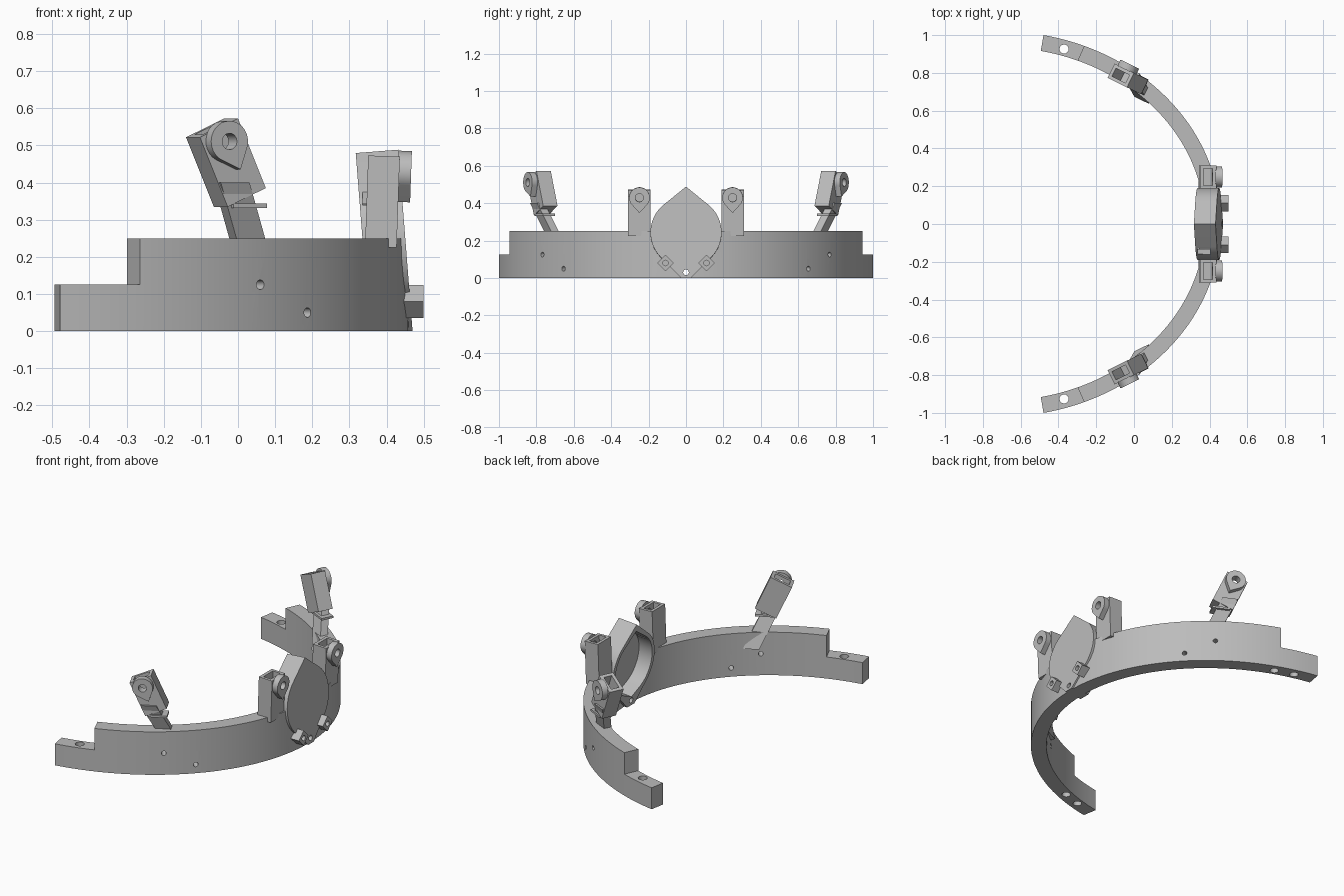
import bpy
import bmesh
from math import sin, cos, acos, atan2, pi, radians
from mathutils import Matrix

cube = bpy.data.objects.get("Cube")
if cube:
    bpy.data.objects.remove(cube)

grey = bpy.data.materials.new("plain grey")
grey.use_nodes = True
grey.diffuse_color = (0.5, 0.5, 0.5, 1)
grey.node_tree.nodes["Principled BSDF"].inputs["Base Color"].default_value = (0.5, 0.5, 0.5, 1)

UP = Matrix(((0, 1, 0, 0), (0, 0, 1, 0), (1, 0, 0, 0), (0, 0, 0, 1)))  # prism axis to z
CX, A, B, WALL = -0.71, 1.17, 1.02, 0.085  # band ellipse


def place(x, y, z, yaw=0, tip=0, lean=0):
    return (Matrix.Translation((x, y, z)) @ Matrix.Rotation(radians(yaw), 4, 'Z')
            @ Matrix.Rotation(radians(tip), 4, 'Y') @ Matrix.Rotation(radians(lean), 4, 'X'))


def prism(name, pts, x0, x1, matrix=Matrix()):
    """Extrude a (y, z) profile along x."""
    bm = bmesh.new()
    low = [bm.verts.new((x0, y, z)) for y, z in pts]
    high = [bm.verts.new((x1, y, z)) for y, z in pts]
    bm.faces.new(low)
    bm.faces.new(high)
    for i in range(len(pts)):
        j = (i + 1) % len(pts)
        bm.faces.new((low[i], low[j], high[j], high[i]))
    bm.transform(matrix)
    bmesh.ops.recalc_face_normals(bm, faces=bm.faces)
    mesh = bpy.data.meshes.new(name)
    bm.to_mesh(mesh)
    bm.free()
    mesh.materials.append(grey)
    ob = bpy.data.objects.new(name, mesh)
    bpy.context.collection.objects.link(ob)
    return ob


def circle(cy, cz, r, n=24):
    return [(cy + r * cos(2 * pi * i / n), cz + r * sin(2 * pi * i / n)) for i in range(n)]


def rect(y0, y1, z0, z1):
    return [(y0, z0), (y1, z0), (y1, z1), (y0, z1)]


def drop(c, r, top, bottom, n=32):
    """Circle with straight tangents running to a top and a bottom point."""
    a0, a1 = acos(r / (top - c)), pi - acos(r / (c - bottom))
    side = [a0 + (a1 - a0) * i / n for i in range(n + 1)]
    right = [(r * sin(a), c + r * cos(a)) for a in side]
    return [(0, top)] + right + [(0, bottom)] + [(-y, z) for y, z in reversed(right)]


def finish(ob, cutters=(), mirror=False):
    """Cut, mirror across the middle, and shade."""
    for c in cutters:
        mod = ob.modifiers.new("cut", 'BOOLEAN')
        mod.operation, mod.object, mod.solver = 'DIFFERENCE', c, 'EXACT'
    if mirror:
        mod = ob.modifiers.new("mirror", 'MIRROR')
        mod.use_axis = (False, True, False)
    bpy.context.view_layer.update()
    graph = bpy.context.evaluated_depsgraph_get()
    mesh = bpy.data.meshes.new_from_object(ob.evaluated_get(graph))
    ob.modifiers.clear()
    ob.data = mesh
    bpy.ops.object.select_all(action='DESELECT')
    ob.select_set(True)
    bpy.context.view_layer.objects.active = ob
    bpy.ops.object.shade_smooth_by_angle(angle=radians(30))


def discard(cutters):
    for c in cutters:
        bpy.data.objects.remove(c)


# Curved band
END = 1.372
outer, inner = [], []
for i in range(81):
    t = -END + 2 * END * i / 80
    x, y = CX + A * cos(t), B * sin(t)
    a = atan2(y / B ** 2, (x - CX) / A ** 2)
    outer.append((x, y))
    inner.append((x - WALL * cos(a), y - WALL * sin(a)))
band = prism("band", outer + inner[::-1], 0, 0.25, UP)

# Band cutters: end steps, pin holes, side holes
cuts = []
for s in (1, -1):
    step = rect(0, s * 0.4, 0.125, 0.4)
    cuts.append(prism("step_cutter", step, -0.3, 0.3, place(-0.283, s * 0.9, 0, s * 66)))
    cuts.append(prism("pin_cutter", circle(-0.37, s * 0.926, 0.024), -0.1, 0.3, UP))
    cuts.append(prism("socket_cutter", circle(-0.26, s * 0.89, 0.024), -0.1, 0.09, UP))
    for x, y, z, yaw in ((0.06, 0.768, 0.125, 53), (0.187, 0.655, 0.05, 44)):
        cuts.append(prism("side_cutter", circle(0, 0, 0.013, 16), -0.2, 0.2,
                          place(x, s * y, z, s * yaw)))

# Front cup: teardrop dish, open towards the inside
TILT = place(0.47, 0, 0, tip=-4.5)
cuts.append(prism("cup_gap_cutter", drop(0.245, 0.185, 0.48, -0.02), -0.3, 0.2, TILT))
finish(band, cuts)
discard(cuts)

cup = prism("front_cup", drop(0.245, 0.19, 0.49, -0.025), -0.115, 0, TILT)
cuts = [prism("floor_cutter", rect(-1, 1, -1, 0), -1, 1),
        prism("cavity_cutter", drop(0.245, 0.168, 0.45, 0.06), -0.3, -0.03, TILT),
        prism("drain_cutter", circle(0, 0.03, 0.015), 0, 1),
        prism("cable_cutter", rect(-0.165, -0.13, 0.34, 0.45), 0.335, 0.405)]
finish(cup, cuts)
discard(cuts)

# Diamond lugs low on the cup
lug = prism("cup_lug", circle(0.11, 0.08, 0.044, 4), 0.435, 0.5)
cuts = [prism("lug_cutter", circle(0.11, 0.08, 0.015, 16), 0.47, 0.6)]
finish(lug, cuts, True)
discard(cuts)


def holder(name, matrix, w, h):
    """Hollow block with a round drop-shaped boss on its outer face."""
    c = h - 0.04
    block = prism(name + "_block", rect(-w / 2, w / 2, 0, h), -0.085, 0, matrix)
    boss = prism(name + "_boss", drop(c, 0.055, c + 0.056, c - 0.082), -0.004, 0.032, matrix)
    hole = prism("hole_cutter", circle(0, c, 0.022), -0.04, 0.1, matrix)
    socket = prism("socket_cutter", rect(-0.044, 0.044, 0.08, h + 0.1), -0.067, -0.02, matrix)
    finish(block, (socket, hole), True)
    finish(boss, (hole,), True)
    discard((hole, socket))


# Holders beside the cup and on the side arms
holder("front_holder", place(0.427, 0.249, 0.225, tip=2), 0.12, 0.245)
ARM = place(0.005, 0.75, 0.36, 64, lean=-24) @ Matrix.Translation((0.0425, 0, 0))
holder("side_holder", ARM, 0.125, 0.205)

# Leaning arm between band and side holder, with a thin collar
arm = prism("side_arm", rect(-0.043, 0.043, 0, 0.24), -0.022, 0.022, place(0.05, 0.675, 0.16, 64))
for v in arm.data.vertices:
    rise = v.co.z - 0.16
    v.co.x -= 0.28 * rise
    v.co.y += 0.5 * rise
finish(arm, mirror=True)
collar = prism("arm_collar", rect(-0.05, 0.05, -0.006, 0.006), -0.035, 0.035,
               place(0.018, 0.755, 0.338, 64))
finish(collar, mirror=True)
